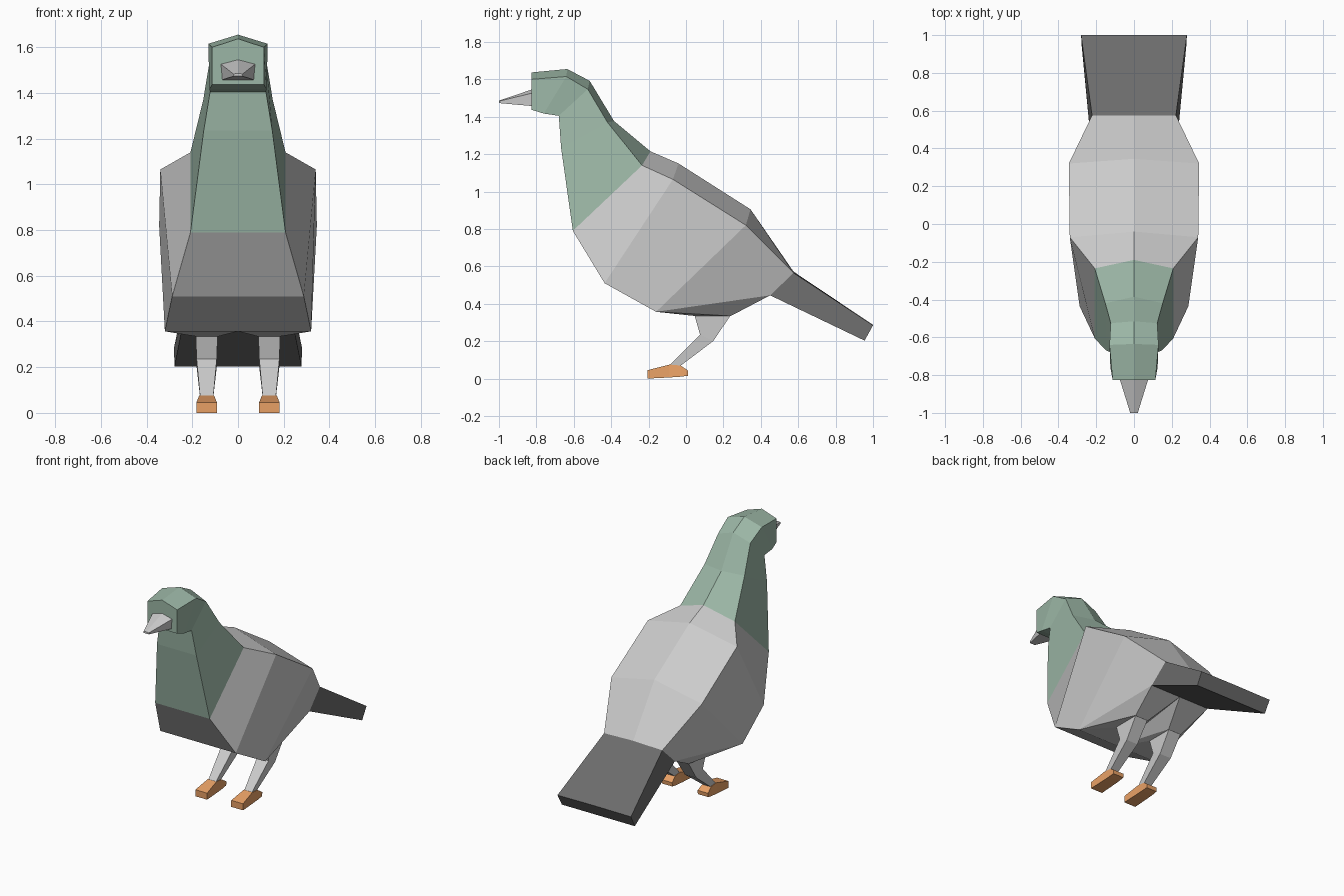
import bpy, bmesh

if "Cube" in bpy.data.objects:
    bpy.data.objects.remove(bpy.data.objects["Cube"])


def material(name, rgb):
    m = bpy.data.materials.new(name)
    m.diffuse_color = (*rgb, 1)
    m.use_nodes = True
    m.node_tree.nodes["Principled BSDF"].inputs["Base Color"].default_value = m.diffuse_color
    return m


GREEN = material("green_plumage", (0.33, 0.47, 0.38))
DARK = material("dark_tail", (0.15, 0.15, 0.15))
ORANGE = material("orange_foot", (0.80, 0.35, 0.13))


def finish(name, bm, mat):
    bmesh.ops.recalc_face_normals(bm, faces=bm.faces)
    mesh = bpy.data.meshes.new(name)
    bm.to_mesh(mesh)
    bm.free()
    if mat:
        mesh.materials.append(mat)
    ob = bpy.data.objects.new(name, mesh)
    bpy.context.collection.objects.link(ob)
    return ob


def loft(name, rings, mat=None):
    """Skin a closed solid through rings of equal point count."""
    bm = bmesh.new()
    vs = [[bm.verts.new(p) for p in r] for r in rings]
    n = len(vs[0])
    for a, b in zip(vs, vs[1:]):
        for i in range(n):
            j = (i + 1) % n
            bm.faces.new((a[i], a[j], b[j], b[i]))
    bm.faces.new(vs[0])
    bm.faces.new(vs[-1])
    return finish(name, bm, mat)


def section(ty, tz, sx, sy, sz, bx, by, bz):
    """Five-sided section: top ridge, two shoulders, two bottom corners."""
    return [(0, ty, tz), (sx, sy, sz), (bx, by, bz), (-bx, by, bz), (-sx, sy, sz)]


# Body sections from face to rump
neck_base = section(-0.19, 1.215, 0.208, -0.235, 1.14, 0.208, -0.605, 0.79)
rump = section(0.575, 0.572, 0.222, 0.575, 0.565, 0.23, 0.45, 0.445)

loft("head_and_neck", [
    section(-0.825, 1.637, 0.113, -0.825, 1.60, 0.113, -0.825, 1.437),
    section(-0.635, 1.655, 0.13, -0.64, 1.615, 0.125, -0.76, 1.417),
    section(-0.515, 1.592, 0.123, -0.525, 1.547, 0.122, -0.68, 1.405),
    section(-0.385, 1.377, 0.152, -0.42, 1.37, 0.15, -0.668, 1.235),
    neck_base], GREEN)

loft("torso", [
    neck_base,
    section(-0.04, 1.15, 0.34, -0.07, 1.065, 0.288, -0.435, 0.51),
    section(0.345, 0.905, 0.345, 0.32, 0.82, 0.32, -0.16, 0.357),
    rump])

loft("tail", [
    rump,
    section(1.0, 0.287, 0.28, 1.0, 0.285, 0.278, 0.955, 0.203)], DARK)

# Beak
loft("beak", [
    section(-0.82, 1.547, 0.076, -0.82, 1.527, 0.07, -0.82, 1.457),
    section(-1.0, 1.486, 0.02, -1.0, 1.483, 0.02, -1.0, 1.473)])


def slab(s, cx, *corners):
    """Four-sided ring from front and back points (half width, y, z)."""
    (hf, yf, zf), (hb, yb, zb) = corners
    return [(s * (cx - hf), yf, zf), (s * (cx + hf), yf, zf),
            (s * (cx + hb), yb, zb), (s * (cx - hb), yb, zb)]


CX = 0.137
for side, s in (("left", 1), ("right", -1)):
    # Belly swelling down to the thigh
    bm = bmesh.new()
    for x, y, z in [(0, -0.16, 0.357), (0.32, -0.16, 0.357), (0, 0.45, 0.445),
                    (0.23, 0.45, 0.445), (0.085, 0.045, 0.335), (0.187, 0.045, 0.335),
                    (0.187, 0.24, 0.335), (0.085, 0.24, 0.335)]:
        bm.verts.new((s * x, y, z))
    bmesh.ops.convex_hull(bm, input=bm.verts)
    finish(side + "_hip", bm, None)

    # Leg: thigh, knee, ankle
    loft(side + "_leg", [
        slab(s, CX, (0.048, 0.045, 0.34), (0.048, 0.24, 0.34)),
        slab(s, CX, (0.044, 0.075, 0.235), (0.044, 0.145, 0.2)),
        slab(s, CX, (0.029, -0.087, 0.072), (0.029, -0.03, 0.068))])

    # Foot: toe to heel
    loft(side + "_foot", [
        slab(s, CX, (0.045, -0.205, 0.045), (0.045, -0.205, 0.0)),
        slab(s, CX, (0.033, -0.088, 0.075), (0.043, -0.088, 0.006)),
        slab(s, CX, (0.033, -0.03, 0.07), (0.042, -0.03, 0.01)),
        slab(s, CX, (0.04, 0.012, 0.042), (0.04, 0.01, 0.015))], ORANGE)
